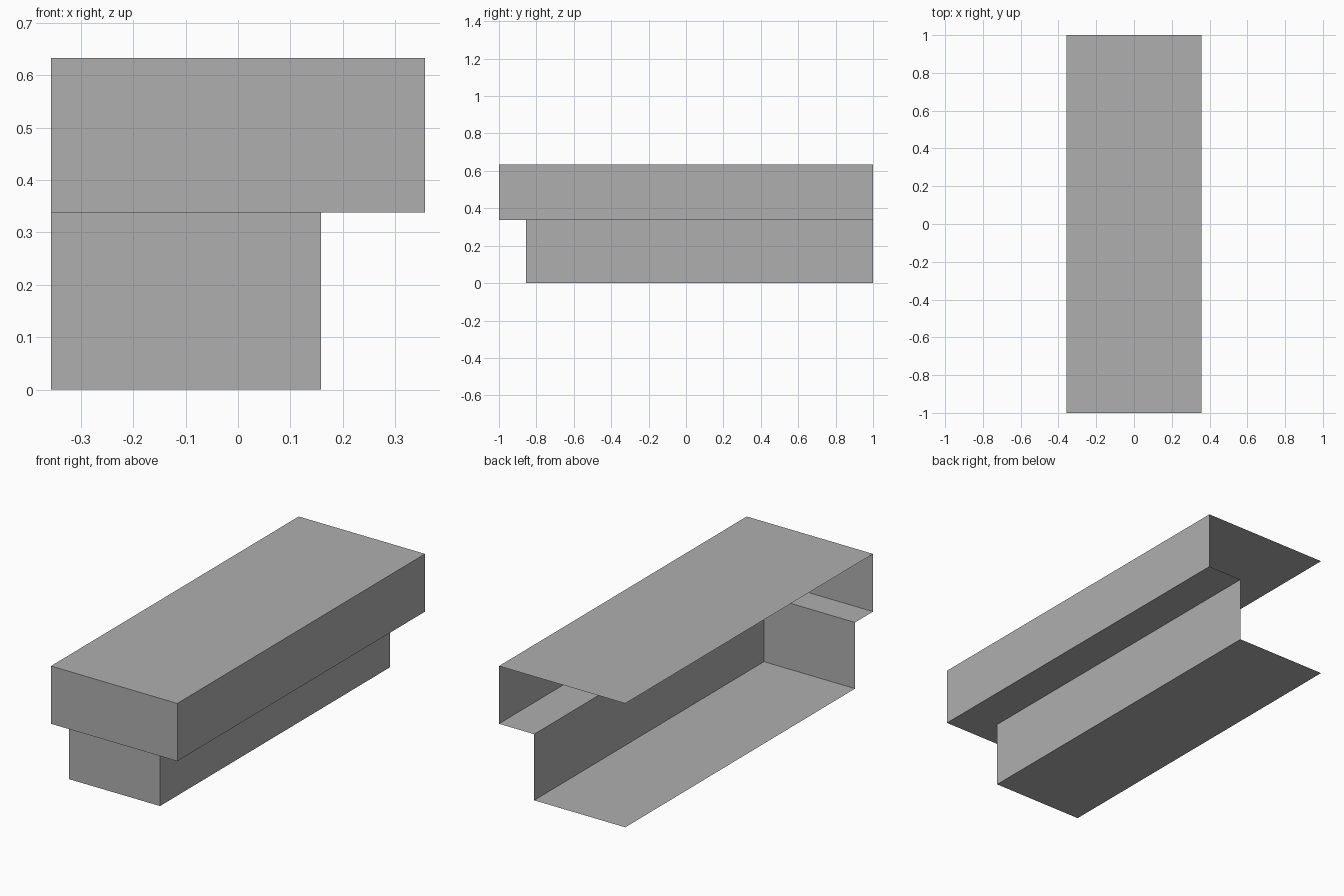
import bpy
import bmesh

cube = bpy.data.objects.get("Cube")
if cube:
    bpy.data.objects.remove(cube, do_unlink=True)

# Outer limits, then the inset lower tier
LEFT, BACK = -0.357, 1.0
UPPER = (0.357, -1.0)
LOWER = (0.158, -0.855)
BASE_Z, LEDGE_Z, TOP_Z = 0.0, 0.338, 0.633
GREY = (0.43, 0.43, 0.43, 1)

grey = bpy.data.materials.new("plain grey")
grey.use_nodes = True
grey.diffuse_color = GREY
grey.node_tree.nodes["Principled BSDF"].inputs["Base Color"].default_value = GREY


def corner_path(bm, tier, z):
    """L-shaped run along the side and front, open at the other two sides."""
    side, front = tier
    return [bm.verts.new(p) for p in
            ((LEFT, front, z), (side, front, z), (side, BACK, z))]


def finish(name, bm):
    mesh = bpy.data.meshes.new(name)
    bm.to_mesh(mesh)
    bm.free()
    mesh.materials.append(grey)
    obj = bpy.data.objects.new(name, mesh)
    bpy.context.collection.objects.link(obj)


# Stepped shell: lower walls, overhanging ledge, upper walls
bm = bmesh.new()
rows = [corner_path(bm, tier, z) for tier, z in
        ((LOWER, BASE_Z), (LOWER, LEDGE_Z), (UPPER, LEDGE_Z), (UPPER, TOP_Z))]
for low, high in zip(rows, rows[1:]):
    for i in range(2):
        bm.faces.new((low[i], low[i + 1], high[i + 1], high[i]))

# Floor and roof panels close the bottom and top
for row, z, flip in ((rows[0], BASE_Z, True), (rows[-1], TOP_Z, False)):
    loop = row + [bm.verts.new((LEFT, BACK, z))]
    bm.faces.new(loop[::-1] if flip else loop)

finish("stepped_shell", bm)
